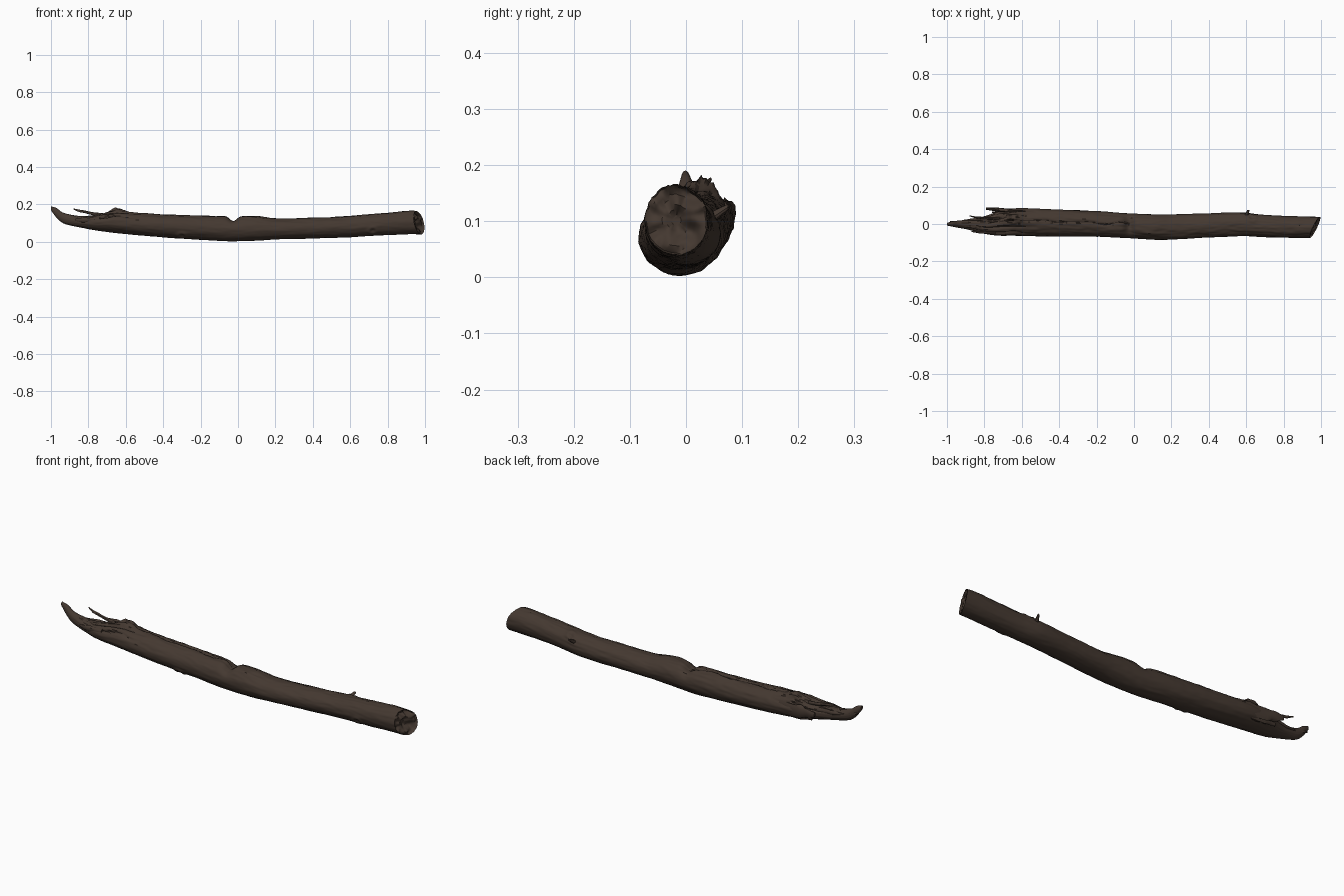
import bpy, bmesh, math
from mathutils import Vector, noise

if "Cube" in bpy.data.objects:
    bpy.data.objects.remove(bpy.data.objects["Cube"])

bark = bpy.data.materials.new("dark_brown_bark")
bark.diffuse_color = (0.058, 0.040, 0.030, 1)
bark.use_nodes = True
bark.node_tree.nodes["Principled BSDF"].inputs["Base Color"].default_value = bark.diffuse_color
crack = bpy.data.materials.new("deep_brown_crack")
crack.diffuse_color = (0.026, 0.018, 0.014, 1)
crack.use_nodes = True
crack.node_tree.nodes["Principled BSDF"].inputs["Base Color"].default_value = crack.diffuse_color


def sample(rows, x):
    """Smoothly interpolate the section table at x."""
    i = 0
    while i < len(rows) - 2 and x > rows[i + 1][0]:
        i += 1
    a, b = rows[i], rows[i + 1]
    p, q = rows[max(i - 1, 0)], rows[min(i + 2, len(rows) - 1)]
    h = b[0] - a[0]
    t = min(max((x - a[0]) / h, 0), 1)
    out = []
    for k in range(1, 5):
        ma = (b[k] - p[k]) / (b[0] - p[0]) * h
        mb = (q[k] - a[k]) / (q[0] - a[0]) * h
        out.append((2*t**3 - 3*t*t + 1) * a[k] + (t**3 - 2*t*t + t) * ma
                   + (3*t*t - 2*t**3) * b[k] + (t**3 - t*t) * mb)
    return out


def bump(v, centre, width):
    return math.exp(-((v - centre) / width) ** 2)


def finish(bm, name, angle=40):
    bmesh.ops.recalc_face_normals(bm, faces=bm.faces)
    me = bpy.data.meshes.new(name)
    bm.to_mesh(me)
    bm.free()
    me.materials.append(bark)
    me.materials.append(crack)
    ob = bpy.data.objects.new(name, me)
    bpy.context.collection.objects.link(ob)
    bpy.ops.object.select_all(action='DESELECT')
    ob.select_set(True)
    bpy.context.view_layer.objects.active = ob
    bpy.ops.object.shade_smooth_by_angle(angle=math.radians(angle))
    return ob


def bridge(bm, rings):
    for r, s in zip(rings, rings[1:]):
        n = len(r)
        for j in range(n):
            bm.faces.new((r[j], r[(j + 1) % n], s[(j + 1) % n], s[j]))


# Log outline: x, y min, y max, z min, z max
outline = [
    (-1.00, -.008, .006, .168, .190), (-.97, -.014, .014, .128, .180),
    (-.94, -.020, .018, .102, .158), (-.90, -.027, .022, .088, .146),
    (-.84, -.042, .032, .076, .137), (-.79, -.054, .045, .066, .140),
    (-.74, -.060, .062, .058, .148), (-.68, -.063, .078, .050, .156),
    (-.60, -.064, .084, .041, .158), (-.40, -.066, .077, .024, .147),
    (-.20, -.068, .069, .011, .140), (-.05, -.074, .058, .003, .137),
    (.10, -.084, .052, .006, .138), (.20, -.083, .052, .012, .125),
    (.40, -.072, .057, .018, .128), (.57, -.065, .062, .023, .136),
    (.68, -.069, .050, .030, .145), (.80, -.073, .043, .036, .155),
    (.92, -.074, .040, .040, .165), (1.0, -.072, .038, .040, .160)]

N, M = 72, 260


def log_point(u, j, scale=1.0):
    a = 2 * math.pi * j / N
    c, s = math.cos(a), math.sin(a)
    # slanted sawn end, lower and back edge reaching furthest
    end = .968 + .026 * c - .012 * s
    x = -1 + u * (end + 1)
    y0, y1, z0, z1 = sample(outline, x)
    ry, rz = (y1 - y0) / 2, (z1 - z0) / 2
    r = 1.0
    # long bark grain, rougher on the weathered top and broken end
    rough = .5 + .6 * max(s, 0) + .7 * max(0, -.5 - x)
    grain = noise.noise(Vector((x * 7, c * 4, s * 4 + 3)))
    fine = noise.noise(Vector((x * 22, c * 10 + 5, s * 10)))
    r += rough * (.05 * grain + .035 * fine) * min(1, (x + 1.02) * 6)
    # notch across the top, ridge near the break, long split to its left
    r -= .42 * bump(x, -.025, .026) * max(0, s) ** 2
    r += .36 * bump(x, -.645, .05) * bump(a, 1.35, .35) * (1 + 1.5 * fine)
    split = 1.45 + .35 * noise.noise(Vector((x * 9, 2, 7)))
    if -.78 < x < -.02:
        r -= .10 * bump(a, split, .07)
    if -.9 < x < -.52:
        for k, off in enumerate((.55, 1.1, 1.9, 2.5)):
            w = off + .3 * noise.noise(Vector((x * 10, k * 4, 1)))
            r -= .17 * bump(a, w, .09) * bump(x, -.72, .15)
    # small knots
    for kx, ka in ((.72, 3.7), (.63, .9), (-.3, 4.0)):
        d = math.hypot((x - kx) / .02, (a - ka) / .3)
        r += .07 * math.exp(-(d - 1) ** 2 * 4) - .07 * math.exp(-d * d * 3)
    r *= scale
    return Vector((x, (y0 + y1) / 2 + ry * c * r, (z0 + z1) / 2 + rz * s * r))


# Log body with rough end face
bm = bmesh.new()
rings = [[bm.verts.new(log_point(i / M, j)) for j in range(N)] for i in range(M + 1)]
centre = sum((v.co for v in rings[-1]), Vector()) / N
for scale in (.95, .86, .74, .6, .45, .3, .15):
    ring = []
    for v in rings[M]:
        p = centre + (v.co - centre) * scale
        p.x += -.010 + .022 * noise.noise(p * 45 + Vector((0, 9, 0)))
        # broken lip hanging below a hollow in the end face
        p.x -= .018 * bump(p.y, -.01, .03) * bump(p.z, .085, .02)
        ring.append(bm.verts.new(p))
    rings.append(ring)
bridge(bm, rings)
bm.faces.new(rings[0])
bm.faces.new(rings[-1])
bm.normal_update()
for f in bm.faces:
    p = f.calc_center_median()
    if -.78 < p.x < -.025 and p.z > .1 and abs(p.y - .008) < .02:
        a = 1.45 + .35 * noise.noise(Vector((p.x * 9, 2, 7)))
        y0, y1, z0, z1 = sample(outline, p.x)
        if abs(p.y - (y0 + y1) / 2 - (y1 - y0) / 2 * math.cos(a)) < .0025:
            f.material_index = 1
finish(bm, "log_body", 45)


def splinter(name, path, sides=10):
    """Tapered wood strip along points of (x, y, z, half width y, half height z)."""
    bm = bmesh.new()
    rings = []
    for i in range(len(path) * 4 - 3):
        k = min(i // 4, len(path) - 2)
        t = i / 4 - k
        x, y, z, w, h = [p + (q - p) * t for p, q in zip(path[k], path[k + 1])]
        ring = []
        for j in range(sides):
            a = 2 * math.pi * j / sides
            g = 1 + .35 * noise.noise(Vector((x * 25, math.cos(a) * 2, math.sin(a) * 2)))
            ring.append(bm.verts.new((x, y + w * g * math.cos(a), z + h * g * math.sin(a))))
        rings.append(ring)
    bridge(bm, rings)
    bm.faces.new(rings[0])
    bm.faces.new(rings[-1])
    finish(bm, name)


# Broken end strips
splinter("back_shell", [(-.79, .082, .118, .006, .012), (-.75, .079, .112, .010, .024),
                        (-.70, .073, .105, .012, .032), (-.58, .066, .105, .012, .030)])
splinter("lower_back_shell", [(-.76, .062, .082, .004, .008), (-.70, .062, .083, .010, .020),
                              (-.62, .060, .088, .012, .025)])
splinter("thin_splinter", [(-.88, .044, .175, .002, .003), (-.85, .036, .166, .005, .006),
                           (-.80, .032, .155, .006, .007), (-.72, .030, .142, .008, .010)])
splinter("side_splinter", [(-.91, .020, .128, .003, .004), (-.85, .024, .122, .008, .010),
                           (-.77, .030, .120, .012, .016)])
splinter("tip_splinter", [(-.985, .014, .148, .002, .003), (-.95, .012, .138, .005, .007),
                          (-.90, .008, .125, .009, .014)])
splinter("front_splinter", [(-.87, -.040, .118, .003, .005), (-.82, -.043, .115, .008, .014),
                            (-.74, -.046, .118, .010, .018)])

# Twig stub on the back
bm = bmesh.new()
rings = []
for t in (0, .35, .7, 1):
    w = .012 - .006 * t
    rings.append([bm.verts.new((.60 + .012 * t + w * math.cos(a), .045 + .030 * t,
                                .105 + .020 * t + w * math.sin(a)))
                  for a in (2 * math.pi * j / 10 for j in range(10))])
bridge(bm, rings)
bm.faces.new(rings[0])
bm.faces.new(rings[-1])
finish(bm, "twig_stub")
